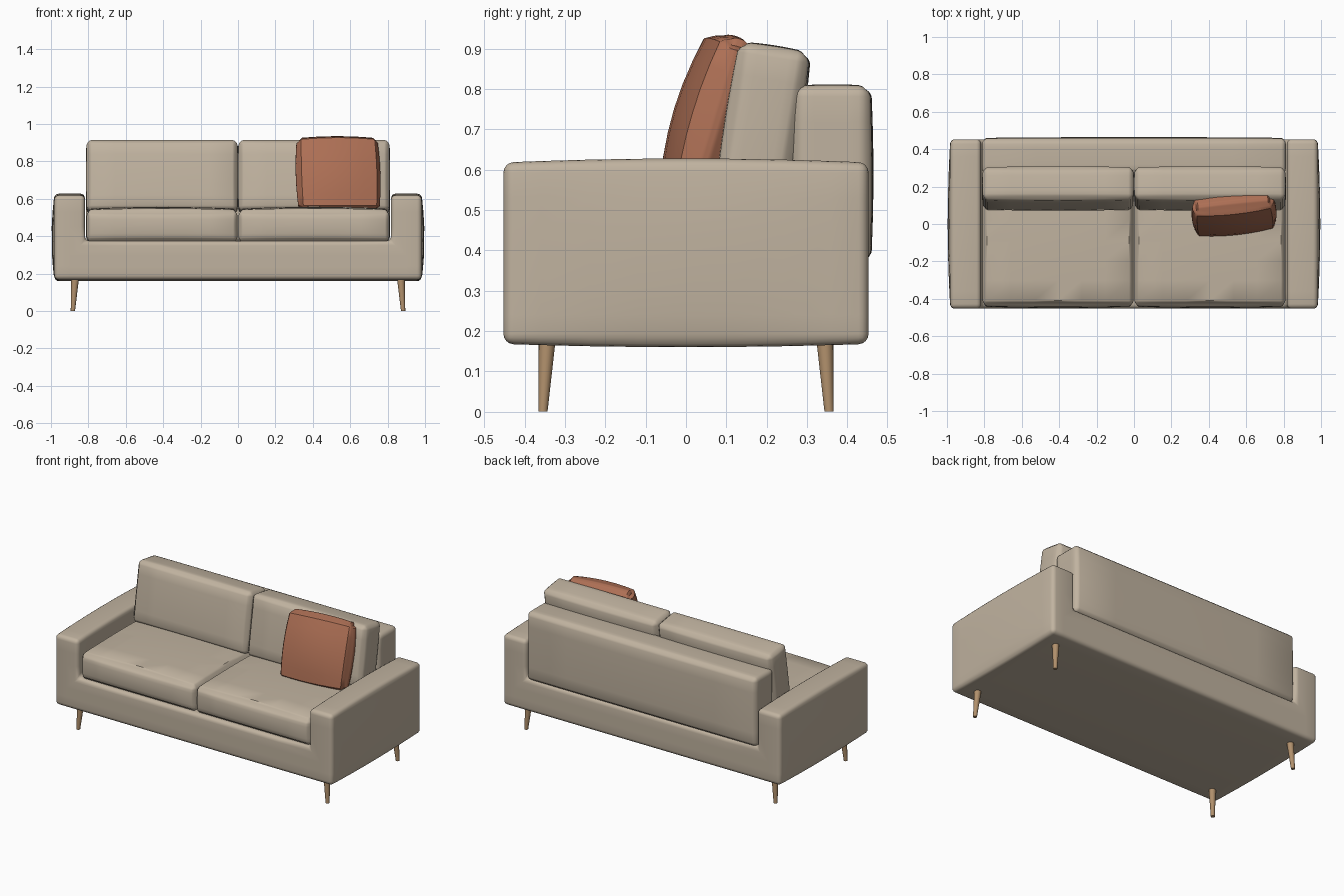
import bpy, bmesh
from math import radians
from mathutils import Vector

if "Cube" in bpy.data.objects:
    bpy.data.objects.remove(bpy.data.objects["Cube"])


def material(name, rgb):
    m = bpy.data.materials.new(name)
    m.use_nodes = True
    m.diffuse_color = (*rgb, 1)
    m.node_tree.nodes["Principled BSDF"].inputs["Base Color"].default_value = (*rgb, 1)
    return m


FABRIC = material("beige_fabric", (0.53, 0.45, 0.35))
RUST = material("rust_fabric", (0.42, 0.16, 0.09))
WOOD = material("light_wood", (0.44, 0.28, 0.15))


def finish(bm, name, mat, loc=(0, 0, 0), rot=(0, 0, 0)):
    bmesh.ops.recalc_face_normals(bm, faces=bm.faces)
    mesh = bpy.data.meshes.new(name)
    bm.to_mesh(mesh)
    bm.free()
    mesh.materials.append(mat)
    ob = bpy.data.objects.new(name, mesh)
    bpy.context.collection.objects.link(ob)
    ob.location = loc
    ob.rotation_euler = [radians(a) for a in rot]
    bpy.ops.object.select_all(action="DESELECT")
    ob.select_set(True)
    bpy.context.view_layer.objects.active = ob
    bpy.ops.object.shade_smooth_by_angle(angle=radians(40))
    return ob


def padded_box(name, mat, half, radius, bulge, loc, rot=(0, 0, 0), curved_outline=False):
    """Rounded box whose faces swell by `bulge` along each axis."""
    bm = bmesh.new()
    bmesh.ops.create_cube(bm, size=2)
    bmesh.ops.subdivide_edges(bm, edges=bm.edges[:], cuts=9, use_grid_fill=True)
    for v in bm.verts:
        t = v.co.copy()
        inner, corner = Vector(), Vector()
        for a in range(3):
            s = 1 if t[a] > 0 else -1
            inner[a] = s * min(abs(t[a]) / 0.6, 1) * (half[a] - radius)
            corner[a] = s * max(abs(t[a]) - 0.6, 0)
        p = inner + corner.normalized() * radius
        for a in range(3):
            swell = bulge[a] * t[a]
            for c in range(3):
                if c != a and not (curved_outline and c == 1):
                    swell *= 1 - t[c] ** 2
            p[a] += swell
        v.co = p
    return finish(bm, name, mat, loc, rot)


# Frame: U-shaped body forming both arms and the base
bm = bmesh.new()
OUT, IN, LOW, SEAT, TOP, DEEP = 0.982, 0.818, 0.168, 0.375, 0.618, 0.453
outline = [(-OUT, LOW), (OUT, LOW), (OUT, TOP), (IN, TOP),
           (IN, SEAT), (-IN, SEAT), (-IN, TOP), (-OUT, TOP)]
face = bm.faces.new([bm.verts.new((x, -DEEP, z)) for x, z in outline])
ext = bmesh.ops.extrude_face_region(bm, geom=[face])
for v in ext["geom"]:
    if isinstance(v, bmesh.types.BMVert):
        v.co.y = DEEP
bmesh.ops.recalc_face_normals(bm, faces=bm.faces)
bmesh.ops.bevel(bm, geom=bm.edges[:], offset=0.025, segments=4, profile=0.5, affect="EDGES")


def slice_mesh(axis, places):
    normal = [0, 0, 0]
    normal[axis] = 1
    for d in places:
        bmesh.ops.bisect_plane(bm, geom=bm.verts[:] + bm.edges[:] + bm.faces[:],
                               plane_co=[d * n for n in normal], plane_no=normal)


slice_mesh(0, [-0.9, -0.6, -0.3, 0, 0.3, 0.6, 0.9])
slice_mesh(1, [-0.36, -0.24, -0.12, 0, 0.12, 0.24, 0.36])
slice_mesh(2, [0.24, 0.3, 0.45, 0.53])
# Gentle padding on the outer surfaces
for v in bm.verts:
    x, y, z = v.co
    fy = max(0, 1 - (y / DEEP) ** 2)
    fz = max(0, 1 - ((z - 0.393) / 0.225) ** 2)
    if abs(x) > 0.95:
        v.co.x += (0.015 if x > 0 else -0.015) * fy * fz
    if z > 0.6:
        v.co.z += 0.01 * fy
    elif z < 0.18:
        v.co.z -= 0.008 * fy
finish(bm, "sofa_frame", FABRIC)

# Backrest panel
padded_box("backrest", FABRIC, (0.812, 0.091, 0.218), 0.025, (0, 0.012, 0.005), (0, 0.362, 0.589))

# Seat and back cushions
for side, s in (("left", 1), ("right", -1)):
    padded_box(side + "_seat_cushion", FABRIC, (0.402, 0.345, 0.079), 0.022,
               (0.002, 0.017, 0.026), (s * 0.406, -0.087, 0.453))
    padded_box(side + "_back_cushion", FABRIC, (0.4, 0.083, 0.19), 0.024,
               (0.008, 0.016, 0.006), (s * 0.406, 0.19, 0.715), (-9, 0, 0))

# Throw pillow
padded_box("throw_pillow", RUST, (0.203, 0.022, 0.19), 0.015, (0.024, 0.062, 0.024),
           (0.535, 0.055, 0.728), (-17, 0, 6), curved_outline=True)

# Tapered splayed legs
for side, sx in (("left", 1), ("right", -1)):
    for end, sy in (("front", -1), ("back", 1)):
        bm = bmesh.new()
        bmesh.ops.create_cone(bm, cap_ends=True, segments=20, radius1=0.0115,
                              radius2=0.021, depth=0.18)
        for v in bm.verts:
            v.co.x -= sx * 0.07 * (v.co.z + 0.09)
            v.co.y -= sy * 0.06 * (v.co.z + 0.09)
        finish(bm, f"{end}_{side}_leg", WOOD, (sx * 0.883, sy * 0.355, 0.09))
